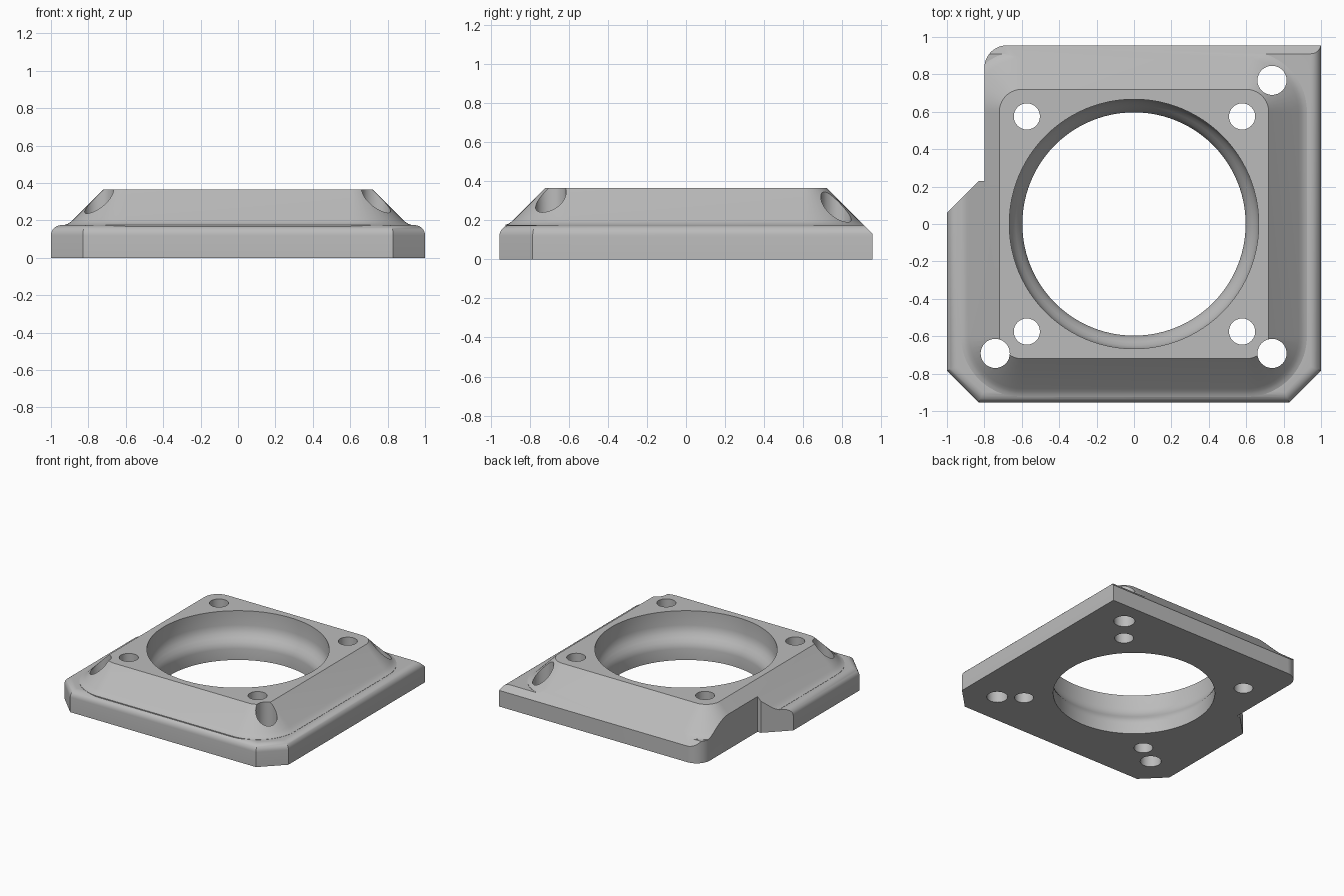
import bpy, bmesh, math
from mathutils import Vector

if "Cube" in bpy.data.objects:
    bpy.data.objects.remove(bpy.data.objects["Cube"])

grey = bpy.data.materials.new("plain grey")
grey.use_nodes = True
grey.diffuse_color = (0.5, 0.5, 0.5, 1)
grey.node_tree.nodes["Principled BSDF"].inputs["Base Color"].default_value = (0.5, 0.5, 0.5, 1)


def arc(cx, cy, r, a0, a1, n):
    """Points on an arc, angles in degrees."""
    angles = [math.radians(a0 + (a1 - a0) * i / n) for i in range(n + 1)]
    return [(cx + r * math.cos(a), cy + r * math.sin(a)) for a in angles]


def inset(points, d):
    """Mitred inward offset of a counter-clockwise convex outline."""
    result = []
    for i, p in enumerate(points):
        p, a, b = Vector(p), Vector(points[i - 1]), Vector(points[(i + 1) % len(points)])
        u, v = (p - a).normalized(), (b - p).normalized()
        n1, n2 = Vector((-u.y, u.x)), Vector((-v.y, v.x))
        result.append(p + (n1 + n2) * d / (1 + n1.dot(n2)))
    return result


def rounded_square(half, r):
    c = half - r
    corners = [(c, c, 0), (-c, c, 90), (-c, -c, 180), (c, -c, 270)]
    return [p for x, y, a in corners for p in arc(x, y, r, a, a + 90, 14)]


def loft(name, rings):
    """Closed solid through a stack of (outline, z) rings."""
    bm = bmesh.new()
    loops = [[bm.verts.new((x, y, z)) for x, y in pts] for pts, z in rings]
    for low, high in zip(loops, loops[1:]):
        for i in range(len(low)):
            j = (i + 1) % len(low)
            bm.faces.new((low[i], low[j], high[j], high[i]))
    bm.faces.new(loops[0][::-1])
    bm.faces.new(loops[-1])
    bmesh.ops.recalc_face_normals(bm, faces=bm.faces)
    mesh = bpy.data.meshes.new(name)
    bm.to_mesh(mesh)
    bm.free()
    mesh.materials.append(grey)
    obj = bpy.data.objects.new(name, mesh)
    bpy.context.collection.objects.link(obj)
    return obj


def combine(obj, other, operation):
    mod = obj.modifiers.new("cut", "BOOLEAN")
    mod.object, mod.operation, mod.solver = other, operation, "EXACT"
    bpy.context.view_layer.objects.active = obj
    bpy.ops.object.modifier_apply(modifier=mod.name)
    bpy.data.objects.remove(other)


# Base plate with rounded top edge and clipped front corners
outline = [(-0.83, -0.955), (0.83, -0.955), (1, -0.785), (1, 1.2), (-1, 1.2), (-1, -0.785)]
fillet = [(inset(outline, 0.055 - x), 0.12 + z) for x, z in arc(0, 0, 0.055, 0, 90, 7)]
body = loft("mounting_bezel", [(outline, 0)] + fillet)

# Raised collar with sloping sides that flare into the plate
flare = [(0.205, 0.05), (0.205, 0.1765), (0.19, 0.182), (0.175, 0.192), (0.16, 0.205), (0, 0.365)]
collar = loft("collar", [(rounded_square(0.72 + d, 0.12 + d), z) for d, z in flare])
combine(body, collar, "UNION")

# Trim to the footprint with a side notch and one rounded back corner
footprint = [(-1.3, -1.3), (1.3, -1.3), (1.3, 0.955)]
footprint += arc(-0.68, 0.835, 0.12, 90, 180, 12)
footprint += [(-0.8, 0.23), (-0.83, 0.23), (-1.3, -0.24)]
combine(body, loft("footprint", [(footprint, -0.5), (footprint, 1)]), "INTERSECT")

# Straight slope across the whole back
wedge = [[(-1.5, 1.085 - z), (1.5, 1.085 - z), (1.5, 2), (-1.5, 2)] for z in (0, 0.365)]
wedge_low = [(x, y + 0.1 if y < 1.5 else y) for x, y in wedge[0]]
wedge_high = [(x, y - 0.1 if y < 1.5 else y) for x, y in wedge[1]]
combine(body, loft("back_slope", [(wedge_low, -0.1), (wedge_high, 0.465)]), "DIFFERENCE")

# Central opening that widens towards the top
bore = [(0.597, -0.1), (0.597, 0.09), (0.602, 0.115), (0.614, 0.14), (0.632, 0.165),
        (0.65, 0.19), (0.662, 0.22), (0.667, 0.25), (0.667, 0.5)]
combine(body, loft("bore", [(arc(0, 0, r, 0, 356.25, 95), z) for r, z in bore]), "DIFFERENCE")

# Small inner screw holes and larger outer ones
holes = [(x, y, 0.07) for x in (-0.573, 0.578) for y in (-0.575, 0.575)]
holes += [(-0.742, -0.692, 0.078), (0.738, -0.692, 0.078), (0.738, 0.768, 0.078)]
for x, y, r in holes:
    ring = arc(x, y, r, 0, 348.75, 31)
    combine(body, loft("hole", [(ring, -0.1), (ring, 0.6)]), "DIFFERENCE")

bpy.ops.object.select_all(action="DESELECT")
body.select_set(True)
bpy.context.view_layer.objects.active = body
bpy.ops.object.shade_smooth_by_angle(angle=math.radians(28))
